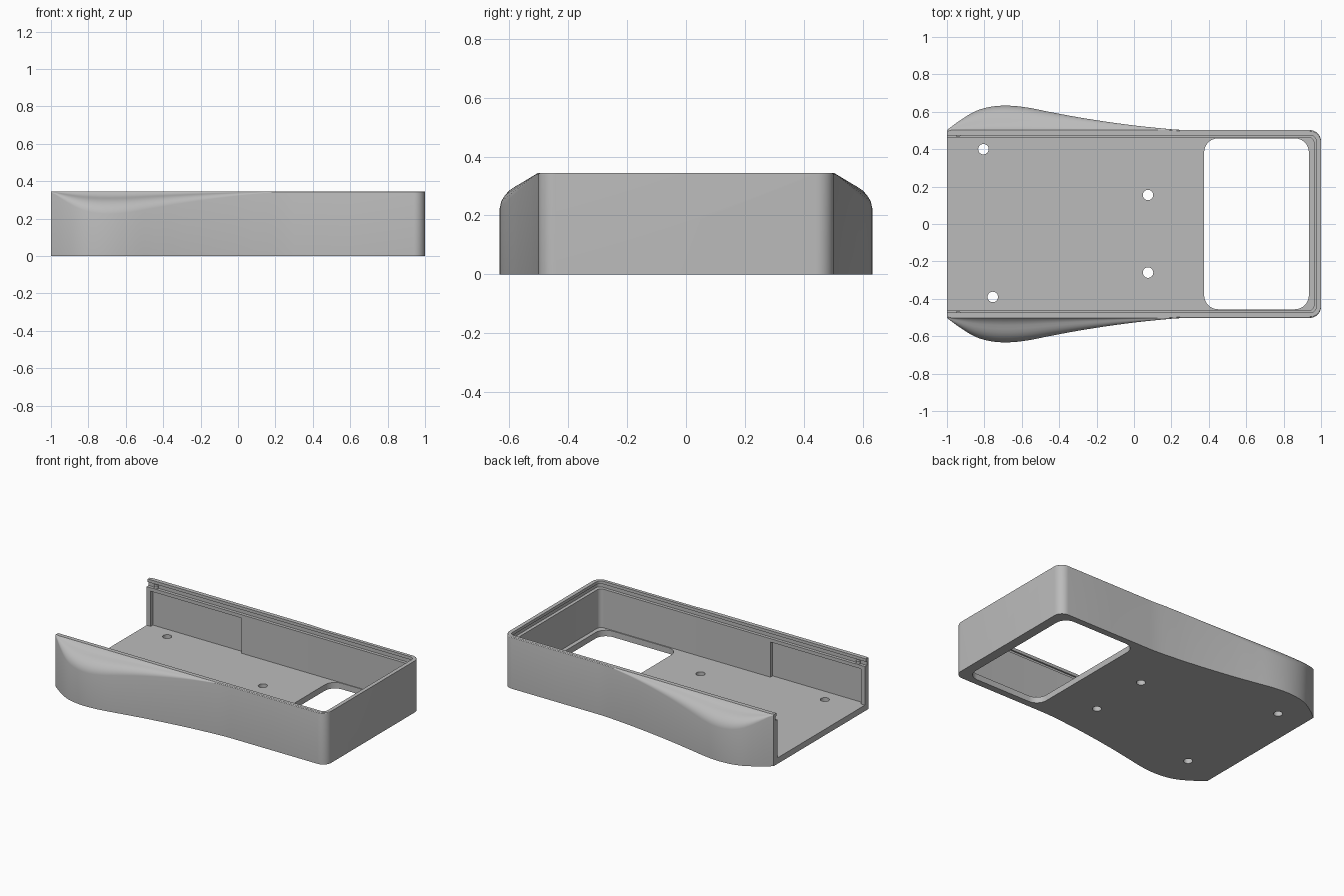
import bpy, bmesh, math
from mathutils import Vector

if "Cube" in bpy.data.objects:
    bpy.data.objects.remove(bpy.data.objects["Cube"], do_unlink=True)

grey = bpy.data.materials.new("plain grey")
grey.use_nodes = True
colour = (0.5, 0.5, 0.5, 1)
grey.diffuse_color = colour
grey.node_tree.nodes["Principled BSDF"].inputs["Base Color"].default_value = colour

HEIGHT, HALF, BULGE, CORNER = 0.345, 0.502, 0.131, 0.06

# Grip outline seen from above: (x, bulge beyond the wall)
OUTLINE = [(-1, 0), (-0.93, 0.052), (-0.85, 0.1), (-0.77, 0.124), (-0.68, BULGE),
           (-0.58, 0.122), (-0.45, 0.097), (-0.3, 0.069), (-0.1, 0.038), (0.1, 0.014), (0.3, 0)]
# Grip shoulder: (fraction outward, drop from the rim)
SHOULDER = [(0, 0), (0.08, 0.012), (0.18, 0.023), (0.3, 0.031), (0.45, 0.038), (0.6, 0.047),
            (0.75, 0.06), (0.87, 0.077), (0.96, 0.097), (1, 0.12)]


def bulge_at(x):
    """Smooth interpolation through the grip outline."""
    if x >= OUTLINE[-1][0]:
        return 0
    last = len(OUTLINE) - 1
    i = max(k for k in range(last) if OUTLINE[k][0] <= x)

    def slope(k):
        a, b = OUTLINE[max(k - 1, 0)], OUTLINE[min(k + 1, last)]
        return 0 if k == last else (b[1] - a[1]) / (b[0] - a[0])
    (x0, y0), (x1, y1) = OUTLINE[i], OUTLINE[i + 1]
    d = x1 - x0
    t = (x - x0) / d
    return ((2*t**3 - 3*t**2 + 1) * y0 + (t**3 - 2*t**2 + t) * d * slope(i)
            + (3*t**2 - 2*t**3) * y1 + (t**3 - t**2) * d * slope(i + 1))


def section(x):
    """Closed cross-section of the solid body at x."""
    y = HALF + bulge_at(x)
    into = x - (1 - CORNER)
    if into > 0:
        y -= CORNER - math.sqrt(max(CORNER**2 - into**2, 0))
    w = max(bulge_at(x), 0.006)
    half = [(y, 0)] + [(y - w * (1 - t), HEIGHT - d * w / BULGE) for t, d in reversed(SHOULDER)]
    return [Vector((x, a, b)) for a, b in half + [(-a, b) for a, b in reversed(half)]]


def finish(name, bm):
    bmesh.ops.recalc_face_normals(bm, faces=bm.faces)
    mesh = bpy.data.meshes.new(name)
    bm.to_mesh(mesh)
    bm.free()
    mesh.materials.append(grey)
    ob = bpy.data.objects.new(name, mesh)
    bpy.context.collection.objects.link(ob)
    return ob


def block(name, lo, hi, radius=0):
    """Box between two corners with rounded upright edges."""
    lo, hi = Vector(lo), Vector(hi)
    bm = bmesh.new()
    bmesh.ops.create_cube(bm, size=1)
    for v in bm.verts:
        v.co = Vector(((lo[i] + hi[i]) / 2 + v.co[i] * (hi[i] - lo[i]) for i in range(3)))
    if radius:
        upright = [e for e in bm.edges if abs(e.verts[0].co.z - e.verts[1].co.z) > 1e-4]
        bmesh.ops.bevel(bm, geom=upright, offset=radius, segments=8, affect='EDGES', profile=0.5)
    return finish(name, bm)


def peg(name, x, y, z0, z1, r):
    bm = bmesh.new()
    bmesh.ops.create_cone(bm, cap_ends=True, segments=32, radius1=r, radius2=r, depth=z1 - z0)
    bmesh.ops.translate(bm, verts=bm.verts, vec=(x, y, (z0 + z1) / 2))
    return finish(name, bm)


# Solid body lofted along x, with rounded far corners
stations = [-1 + 1.3 * i / 52 for i in range(53)] + [0.6]
stations += [1 - CORNER + CORNER * math.sin(math.pi / 2 * i / 10) for i in range(11)]
bm = bmesh.new()
rings = [[bm.verts.new(p) for p in section(x)] for x in stations]
count = len(rings[0])
for a, b in zip(rings, rings[1:]):
    for i in range(count):
        j = (i + 1) % count
        bm.faces.new((a[i], a[j], b[j], b[i]))
bm.faces.new(rings[0])
bm.faces.new(rings[-1])
body = finish("tray_body", bm)

# Cavity, lid slot and rim opening
cutters = [block("cavity_cutter", (-1.2, -0.463, 0.04), (0.962, 0.463, 0.5), 0.03),
           block("lid_slot_cutter", (-1.2, -0.484, 0.298), (0.984, 0.484, 0.325), 0.03),
           block("rim_cutter", (-1.2, -0.474, 0.32), (0.974, 0.474, 0.5), 0.03)]
# Shallow side pockets inside the grips
for s, side in ((1, "left"), (-1, "right")):
    ys = sorted((s * 0.44, s * 0.486))
    cutters.append(block(side + "_pocket_cutter", (-0.97, ys[0], 0.04), (-0.3, ys[1], 0.275)))
# Window and screw holes in the floor
cutters.append(block("window_cutter", (0.375, -0.456, -0.1), (0.935, 0.458, 0.1), 0.075))
for x, y in ((-0.805, 0.4), (-0.755, -0.39), (0.075, 0.155), (0.075, -0.26)):
    cutters.append(peg("screw_hole_cutter", x, y, -0.1, 0.1, 0.028))

for c in cutters:
    c.hide_render = True
    mod = body.modifiers.new(c.name, 'BOOLEAN')
    mod.operation, mod.solver, mod.object = 'DIFFERENCE', 'EXACT', c
graph = bpy.context.evaluated_depsgraph_get()
carved = bpy.data.meshes.new_from_object(body.evaluated_get(graph))
body.modifiers.clear()
body.data = carved
carved.materials.clear()
carved.materials.append(grey)
for c in cutters:
    bpy.data.objects.remove(c, do_unlink=True)

# Small catches that hold the lid
catches = [peg(n + "_lid_catch", -0.94, s * 0.478, 0.296, 0.318, 0.014)
           for s, n in ((1, "left"), (-1, "right"))]

bpy.ops.object.select_all(action='DESELECT')
for ob in [body] + catches:
    ob.select_set(True)
bpy.context.view_layer.objects.active = body
bpy.ops.object.shade_smooth_by_angle(angle=math.radians(30))
